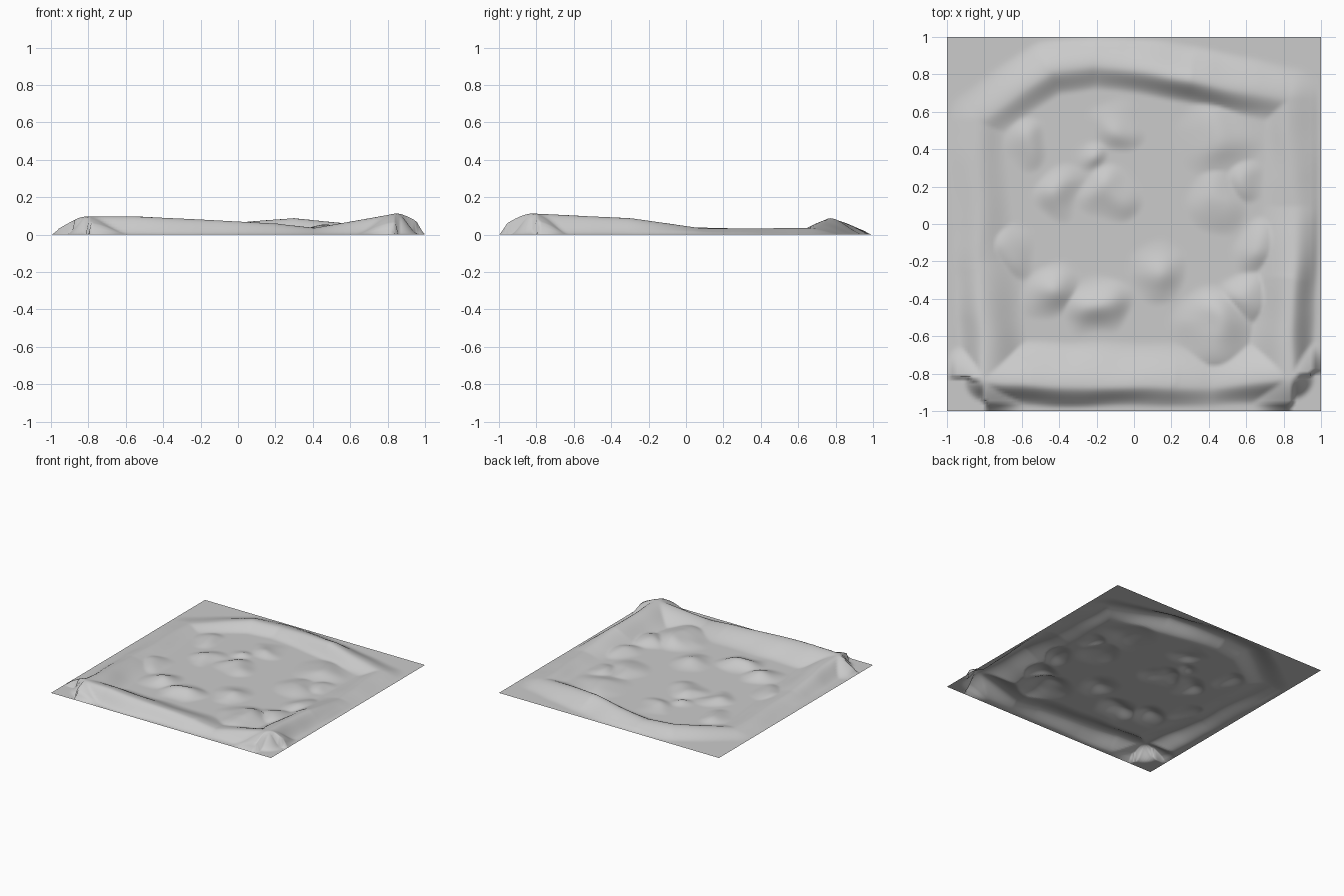
import bpy, bmesh, math
from mathutils import Vector, noise

if "Cube" in bpy.data.objects:
    bpy.data.objects.remove(bpy.data.objects["Cube"])

N = 140  # grid cells per side

# rim ridge, a closed chain of (x, y, height)
RIM = [(-.80, -.84, .098), (-.55, -.86, .098), (-.25, -.87, .083),
       (.20, -.87, .06), (.41, -.87, .036), (.84, -.82, .113),
       (.85, -.30, .088), (.86, .10, .033), (.82, .66, .035),
       (.30, .77, .088), (-.20, .85, .05), (-.45, .81, .055),
       (-.83, .55, .026), (-.82, -.20, .045)]

# inner mounds: (x, y, height, radius)
MOUNDS = [(-.58, .42, .024, .13), (-.10, .52, .026, .15), (-.26, .35, .02, .11),
          (-.12, .15, .03, .15), (-.40, .16, .03, .15), (.45, .45, .032, .24),
          (.45, .13, .026, .17), (-.67, -.14, .03, .15), (-.46, -.35, .045, .17),
          (-.22, -.45, .05, .19), (.11, -.28, .036, .18), (.46, -.56, .055, .26),
          (.62, -.38, .04, .16), (.68, -.13, .034, .17), (.62, .22, .022, .11)]


def falloff(t):
    t = max(0.0, 1 - t)
    return t * t * (3 - 2 * t)


def rim_height(x, y):
    best = 0.0
    for i, a in enumerate(RIM):
        b = RIM[(i + 1) % len(RIM)]
        dx, dy = b[0] - a[0], b[1] - a[1]
        t = ((x - a[0]) * dx + (y - a[1]) * dy) / (dx * dx + dy * dy)
        t = min(1, max(0, t))
        px, py = x - a[0] - t * dx, y - a[1] - t * dy
        inside = dx * py - dy * px > 0
        # broad inner slope at the front, steep inner slope at the back
        back = min(1, max(0, (y + .9) / 1.5))
        width = .27 - .14 * back if inside else .12 + .07 * back
        h = a[2] + (b[2] - a[2]) * t
        best = max(best, h * falloff(math.hypot(px, py) / width))
    return best


def height(x, y):
    # wobble the outlines so the slopes look eroded
    wob = noise.noise_vector(Vector((x * 4, y * 4, 3))) * .08
    z = rim_height(x + wob.x * .2, y + wob.y * .2)
    for mx, my, h, r in MOUNDS:
        d = math.hypot(x + wob.x - mx, y + wob.y - my)
        z = max(z, h * falloff(d / r))
    # fade to the flat border
    return z * min(1, max(0, (1 - max(abs(x), abs(y))) / .04))


# one open sheet of terrain
bm = bmesh.new()
bmesh.ops.create_grid(bm, x_segments=N, y_segments=N, size=1)
for v in bm.verts:
    v.co.z = height(v.co.x, v.co.y)
for f in bm.faces:
    f.smooth = True
mesh = bpy.data.meshes.new("terrain")
bm.to_mesh(mesh)
bm.free()
terrain = bpy.data.objects.new("terrain", mesh)
bpy.context.collection.objects.link(terrain)
